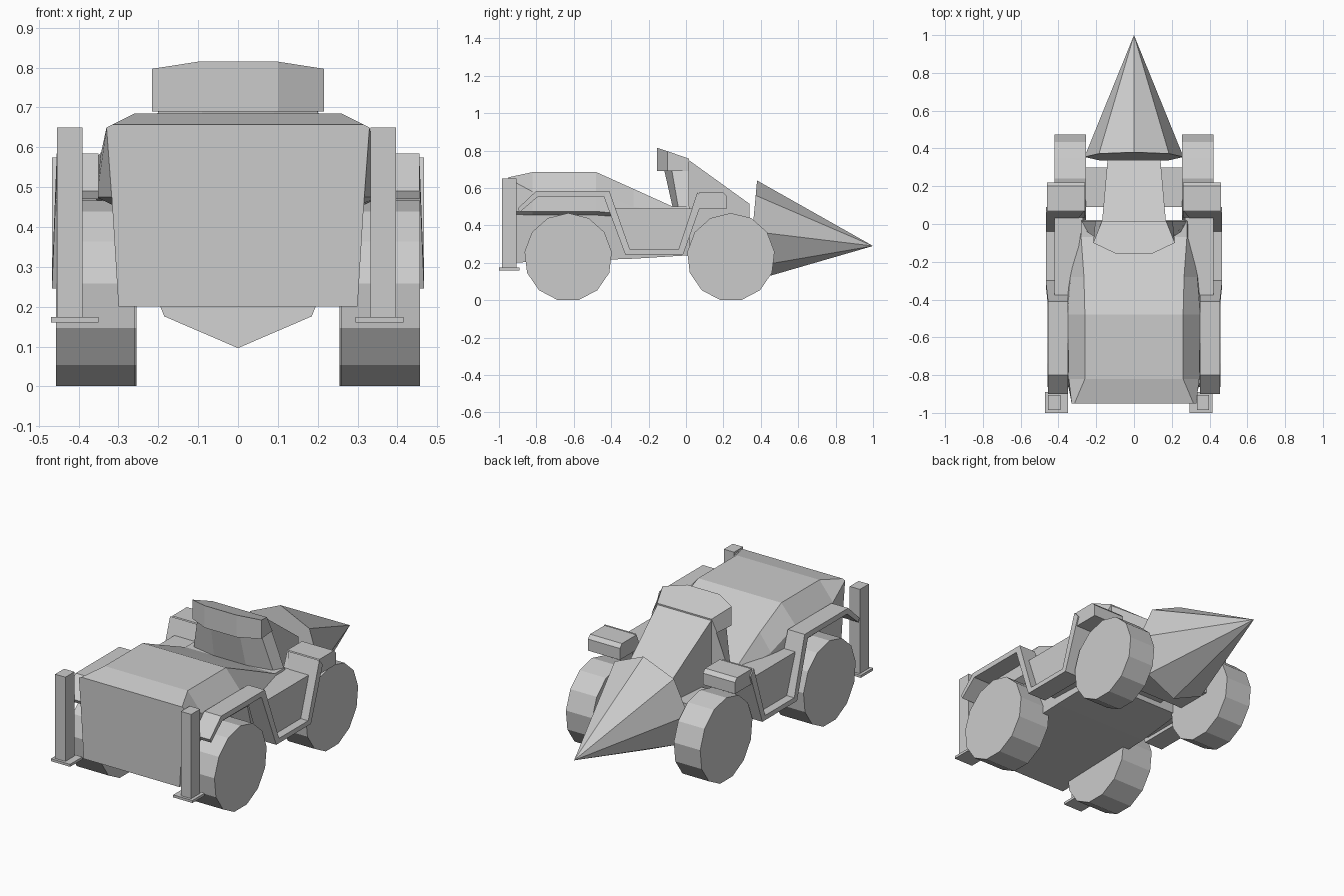
import bpy, bmesh, math
from mathutils import Vector

if "Cube" in bpy.data.objects:
    bpy.data.objects.remove(bpy.data.objects["Cube"])


def finish(name, bm):
    bmesh.ops.remove_doubles(bm, verts=bm.verts, dist=1e-5)
    bmesh.ops.recalc_face_normals(bm, faces=bm.faces)
    me = bpy.data.meshes.new(name)
    bm.to_mesh(me)
    bm.free()
    ob = bpy.data.objects.new(name, me)
    bpy.context.collection.objects.link(ob)
    return ob


def box(name, lo, hi):
    bm = bmesh.new()
    bmesh.ops.create_cube(bm, size=1)
    for v in bm.verts:
        v.co = Vector([(a + b) / 2 + c * (b - a) for a, b, c in zip(lo, hi, v.co)])
    return finish(name, bm)


def loft(name, sections):
    """Skin closed rings of points and cap both ends."""
    bm = bmesh.new()
    rings = [[bm.verts.new(p) for p in s] for s in sections]
    n = len(rings[0])
    for a, b in zip(rings, rings[1:]):
        for i in range(n):
            j = (i + 1) % n
            bm.faces.new((a[i], a[j], b[j], b[i]))
    bm.faces.new(rings[0])
    bm.faces.new(rings[-1])
    return finish(name, bm)


def mirrored(points):
    """Close a half outline by mirroring it across x = 0."""
    return points + [(-x, y, z) for x, y, z in reversed(points)]


def half_ring(y, half):
    return mirrored([(x, y, z) for x, z in half])


def prism(name, profile, x0, x1):
    """Extrude a (y, z) profile between two x positions."""
    return loft(name, [[(x, y, z) for y, z in profile] for x in (x0, x1)])


# main body, rear cover sloping down to the cockpit
loft("body", [half_ring(y, h) for y, h in [
    (-.95, [(.30, .20), (.316, .46), (.317, .475), (.33, .65), (.315, .657)]),
    (-.82, [(.30, .205), (.315, .455), (.355, .475), (.345, .58), (.26, .685)]),
    (-.48, [(.30, .215), (.315, .455), (.36, .475), (.35, .58), (.26, .685)]),
    (-.28, [(.30, .222), (.31, .44), (.345, .455), (.335, .50), (.265, .595)]),
    (-.07, [(.29, .235), (.30, .41), (.31, .42), (.30, .46), (.28, .50)]),
    (.02, [(.28, .24), (.285, .41), (.29, .42), (.285, .46), (.28, .50)])]])

# bonnet between cockpit and nose
loft("bonnet", [half_ring(.0, [(.17, .27), (.17, .50), (.17, .76)]),
                half_ring(.34, [(.14, .27), (.14, .40), (.14, .515)])])

# cockpit hood: leaning base with an overhanging faceted fascia on top
hood_levels = [
    [(.28, .015, .49), (.25, -.04, .49), (.10, -.07, .49)],
    [(.20, .015, .69), (.20, -.075, .69), (.09, -.115, .69)],
    [(.205, .015, .69), (.216, -.10, .69), (.10, -.155, .69)],
    [(.17, .015, .757), (.216, -.10, .797), (.10, -.155, .815)]]
loft("cockpit_hood", [mirrored(level) for level in hood_levels])

# pointed eight sided nose
bm = bmesh.new()
ring = []
for i in range(8):
    a = math.pi * i / 4
    ring.append(bm.verts.new((.262 * math.sin(a), .355 + .025 * math.cos(a), .368 + .272 * math.cos(a))))
tip = bm.verts.new((0, 1, .29))
bm.faces.new(ring)
for i in range(8):
    bm.faces.new((ring[i], ring[(i + 1) % 8], tip))
finish("nose_cone", bm)

# wheels, front pair narrower
for end, yc, x0, x1 in (("rear", -.63, .26, .457), ("front", .24, .255, .42)):
    circle = [(yc + .235 * math.sin(2 * math.pi * i / 13), .23 + .236 * math.cos(2 * math.pi * i / 13))
              for i in range(13)]
    for s, side in ((1, "right"), (-1, "left")):
        prism(f"{end}_{side}_wheel", circle, s * x0, s * x1)

# folded fender band running over both wheels, with recessed side pod
outer = [(-.90, .49), (-.80, .585), (-.41, .585), (-.30, .272), (-.04, .272), (.06, .575)]
inner = [(-.89, .47), (-.79, .555), (-.44, .555), (-.325, .245), (-.015, .245), (.09, .54)]
pod = [(-.38, .49), (-.30, .265), (-.04, .265), (.035, .49)]
front = [(.035, .49), (.07, .575), (.20, .575), (.22, .555), (.22, .49)]
for s, side in ((1, "right"), (-1, "left")):
    loft(side + "_fender_band", [[(s * x0, *o), (s * x1, *o), (s * x1, *i), (s * x0, *i)]
                                 for o, i, x0, x1 in zip(outer, inner, [.35] * 5 + [.27], [.455] * 3 + [.467] * 3)])
    prism(side + "_side_pod", pod, s * .27, s * .42)
    prism(side + "_front_fender", front, s * .26, s * .46)
    # rear posts, set unevenly from the middle
    px, fx = (.365, .355) if s > 0 else (-.422, -.41)
    box(side + "_post", (px - .032, -.985, .17), (px + .032, -.905, .65))
    box(side + "_post_foot", (fx - .06, -1, .16), (fx + .06, -.89, .174))

# front axle
box("front_axle", (-.27, .09, .24), (.27, .30, .40))
